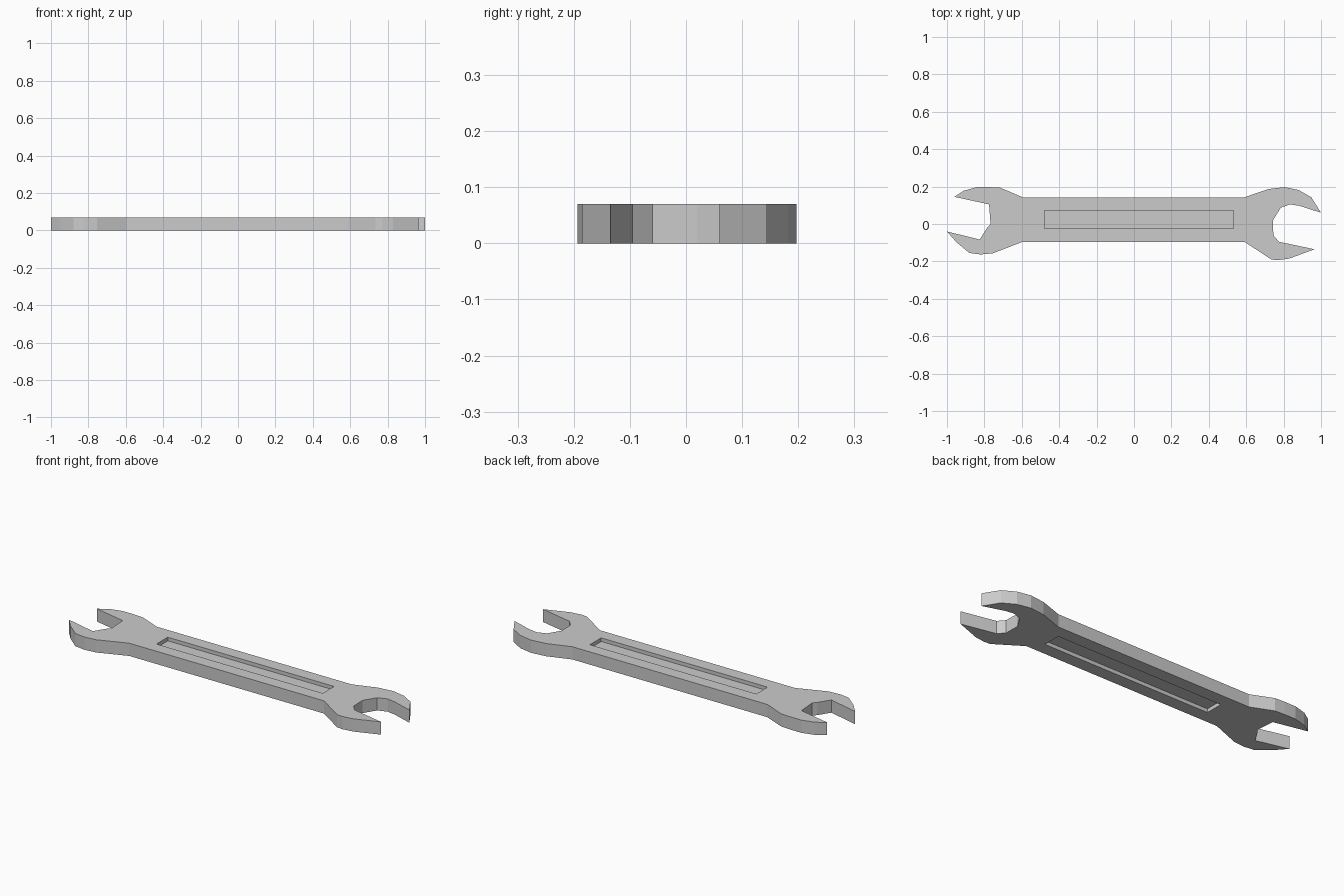
import bpy, bmesh

if "Cube" in bpy.data.objects:
    bpy.data.objects.remove(bpy.data.objects["Cube"])

THICK = 0.07
DEPTH = 0.02

# head outlines, each running from one shaft corner around the jaws to the other
left_head = [(-0.595, 0.143), (-0.715, 0.194), (-0.77, 0.197), (-0.84, 0.197), (-0.91, 0.178),
             (-0.96, 0.145), (-0.775, 0.105), (-0.767, 0.0), (-0.785, -0.02),
             (-0.825, -0.083), (-1.0, -0.04), (-0.95, -0.097), (-0.88, -0.155),
             (-0.82, -0.163), (-0.755, -0.157), (-0.595, -0.095)]
right_head = [(0.59, -0.095), (0.735, -0.19), (0.77, -0.193), (0.83, -0.185),
              (0.965, -0.135), (0.775, -0.095), (0.745, -0.06), (0.743, 0.02),
              (0.785, 0.087), (0.835, 0.105), (0.885, 0.097), (1.0, 0.06),
              (0.948, 0.143), (0.88, 0.182), (0.805, 0.197), (0.72, 0.187),
              (0.59, 0.143)]


def prism(name, outline, z0, z1):
    """Extrude a flat outline between two heights."""
    bm = bmesh.new()
    face = bm.faces.new([bm.verts.new((x, y, z0)) for x, y in outline])
    top = bmesh.ops.extrude_face_region(bm, geom=[face])["geom"]
    bmesh.ops.translate(bm, vec=(0, 0, z1 - z0),
                        verts=[g for g in top if isinstance(g, bmesh.types.BMVert)])
    bmesh.ops.recalc_face_normals(bm, faces=bm.faces)
    mesh = bpy.data.meshes.new(name)
    bm.to_mesh(mesh)
    bm.free()
    obj = bpy.data.objects.new(name, mesh)
    bpy.context.collection.objects.link(obj)
    return obj


# double open-ended wrench body
wrench = prism("wrench", left_head + right_head, 0, THICK)

# shallow rectangular recess on both faces of the handle
recess = [(-0.478, -0.025), (0.533, -0.025), (0.533, 0.073), (-0.478, 0.073)]
for side, z0, z1 in (("top", THICK - DEPTH, THICK + 0.1), ("bottom", -0.1, DEPTH)):
    cutter = prism(f"{side}_recess_cutter", recess, z0, z1)
    cutter.hide_render = True
    cutter.hide_set(True)
    cut = wrench.modifiers.new(f"{side}_recess", 'BOOLEAN')
    cut.operation = 'DIFFERENCE'
    cut.solver = 'EXACT'
    cut.object = cutter
